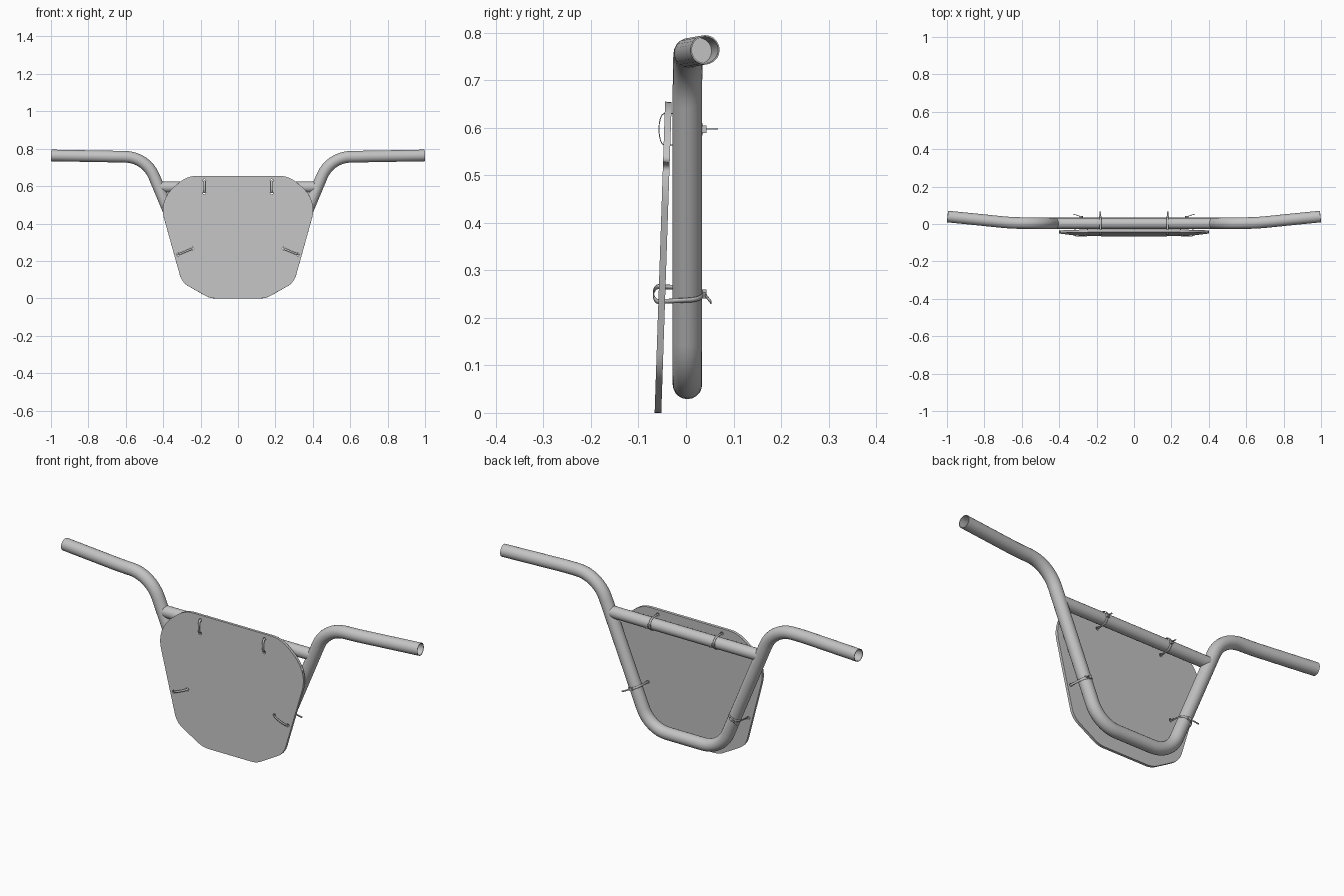
import bpy, bmesh, math
from mathutils import Vector, Matrix

cube = bpy.data.objects.get("Cube")
if cube:
    bpy.data.objects.remove(cube)


def material(name, rgb):
    m = bpy.data.materials.new(name)
    m.use_nodes = True
    m.diffuse_color = (*rgb, 1)
    m.node_tree.nodes["Principled BSDF"].inputs["Base Color"].default_value = (*rgb, 1)
    return m


GREY = material("plain grey", (0.55, 0.55, 0.55))
TUBE_R = 0.031
BAR_Y = 0.003


def add(name, data):
    ob = bpy.data.objects.new(name, data)
    bpy.context.collection.objects.link(ob)
    data.materials.append(GREY)
    return ob


def smooth(ob):
    bpy.ops.object.select_all(action='DESELECT')
    ob.select_set(True)
    bpy.context.view_layer.objects.active = ob
    bpy.ops.object.shade_smooth_by_angle(angle=math.radians(40))


def mesh_object(name, bm):
    bmesh.ops.recalc_face_normals(bm, faces=bm.faces)
    me = bpy.data.meshes.new(name)
    bm.to_mesh(me)
    bm.free()
    ob = add(name, me)
    smooth(ob)
    return ob


def rounded(points, tangents, steps=8, closed=False):
    """Replace each corner by an arc-like curve starting `tangent` away from it."""
    pts = [Vector(p) for p in points]
    out, n = [], len(pts)
    for i, p in enumerate(pts):
        if not closed and i in (0, n - 1):
            out.append(p)
            continue
        a = (pts[i - 1] - p).normalized()
        b = (pts[(i + 1) % n] - p).normalized()
        t = tangents[i]
        w = math.sin(a.angle(b) / 2)      # conic weight of a true circular arc
        for k in range(steps + 1):
            u = k / steps
            c0, c1, c2 = (1 - u) ** 2, 2 * u * (1 - u) * w, u * u
            out.append((c0 * (p + a * t) + c1 * p + c2 * (p + b * t)) / (c0 + c1 + c2))
    return out


def tube(name, path, radius, sides=20):
    """Open round tube swept along a path."""
    bm = bmesh.new()
    rings, normal = [], None
    for i, p in enumerate(path):
        d = (path[min(i + 1, len(path) - 1)] - path[max(i - 1, 0)]).normalized()
        normal = normal or Vector((0, 1, 0))
        normal = (normal - d * normal.dot(d)).normalized()
        side = d.cross(normal)
        angles = [math.tau * k / sides for k in range(sides)]
        rings.append([bm.verts.new(p + radius * (normal * math.cos(a) + side * math.sin(a)))
                      for a in angles])
    for r0, r1 in zip(rings, rings[1:]):
        for k in range(sides):
            j = (k + 1) % sides
            bm.faces.new((r0[k], r0[j], r1[j], r1[k]))
    return mesh_object(name, bm)


# Bent main bar: grips, shoulders, legs and bottom in one sweep
half = [(0.997, 0.040, 0.764), (0.6, BAR_Y, 0.757), (0.492, BAR_Y, 0.755), (0.2, BAR_Y, 0.06)]
bends = [0, 0.05, 0.11, 0.1]
half[1] = (0.66, BAR_Y + 0.003, 0.758)
path = half + [(-x, y, z) for x, y, z in reversed(half)]
tube("handlebar", rounded(path, bends + bends[::-1]), TUBE_R)

# Crossbar between the legs
tube("crossbar", [Vector((x, BAR_Y, 0.595)) for x in (-0.42, 0.42)], 0.029)

# Hollow grip ends with a recessed floor
for s, label in ((1, "left"), (-1, "right")):
    tip, inner = (Vector((s * p[0], p[1], p[2])) for p in half[:2])
    d = (tip - inner).normalized()
    bm = bmesh.new()
    profile = [(TUBE_R, 0), (0.028, 0), (0.028, -0.14), (0, -0.14)]
    vs = [bm.verts.new((r, 0, z)) for r, z in profile]
    es = [bm.edges.new(e) for e in zip(vs, vs[1:])]
    bmesh.ops.spin(bm, geom=vs + es, cent=(0, 0, 0), axis=(0, 0, 1),
                   angle=math.tau, steps=20, use_duplicate=False)
    bmesh.ops.remove_doubles(bm, verts=bm.verts, dist=0.0001)
    bm.transform(Matrix.Translation(tip) @ d.to_track_quat('Z', 'Y').to_matrix().to_4x4())
    mesh_object(label + "_grip_bore", bm)

# Cable tie centres: position, strap direction in the plate, half length
leg_dir = Vector((0.292, 0, 0.695)).normalized()
ties = []
for s, label in ((1, "left"), (-1, "right")):
    across = Vector((s * leg_dir.z, 0, -leg_dir.x))
    ties.append((label + "_upper_tie", Vector((s * 0.18, BAR_Y, 0.597)), Vector((0, 0, 1)), 0.033))
    ties.append((label + "_lower_tie", Vector((s * 0.282, BAR_Y, 0.25)), across, 0.041))

# Number plate: rounded outline with small holes for the ties
THICK = 0.014
TILT = math.atan2(0.022, 0.655)
right_side = [(0.15, 0), (0.3, 0.085), (0.41, 0.48), (0.375, 0.57), (0.27, 0.655)]
outline = right_side + [(-x, z) for x, z in reversed(right_side)]
cuts = [0.03, 0.04, 0.05, 0.05, 0.05]
loops = [rounded([(x, z, 0) for x, z in outline], cuts + cuts[::-1], 5, True)]
for name, c, d, h in ties:
    for e in (-h, h):
        q = c + d * e
        loops.append([Vector((q.x + 0.008 * math.cos(a), q.z + 0.008 * math.sin(a), 0))
                      for a in (math.tau * k / 10 for k in range(10))])
cu = bpy.data.curves.new("number_plate", 'CURVE')
cu.dimensions, cu.fill_mode, cu.extrude = '2D', 'BOTH', THICK / 2
for loop in loops:
    sp = cu.splines.new('POLY')
    sp.points.add(len(loop) - 1)
    for pt, v in zip(sp.points, loop):
        pt.co = (*v, 1)
    sp.use_cyclic_u = True
plate = add("number_plate", cu)
plate.location = (0, -0.059, 0)
plate.rotation_euler = (math.pi / 2 - TILT, 0, 0)


def ribbon(name, pts, width_dir, width, closed):
    """Thin flat strap following the points."""
    bm = bmesh.new()
    off = width_dir * width / 2
    pairs = [(bm.verts.new(p - off), bm.verts.new(p + off)) for p in pts]
    if closed:
        pairs.append(pairs[0])
    for (a, b), (c, d) in zip(pairs, pairs[1:]):
        bm.faces.new((a, b, d, c))
    ob = mesh_object(name, bm)
    mod = ob.modifiers.new("thickness", 'SOLIDIFY')
    mod.thickness, mod.offset = 0.002, 0
    return ob


# Cable ties: loop round the bar and through the plate, lock block and tail
Y = Vector((0, 1, 0))
for name, c, d, h in ties:
    w = d.cross(Y)
    front = -0.066 + 0.0336 * c.z
    loop = []
    for k in range(13):
        a = math.pi * k / 12
        loop.append(c + 0.033 * (d * math.cos(a) + Y * math.sin(a)))
    for k in range(9):
        a = math.pi * k / 8
        loop.append(c + d * (-h * math.cos(a)) + Y * (front - 0.011 * math.sin(a) - c.y))
    ribbon(name + "_strap", loop, w, 0.01, True)
    back = c + Y * 0.036
    bm = bmesh.new()
    rot = Matrix((d, Y, w)).transposed().to_4x4()
    bmesh.ops.create_cube(bm, size=1, matrix=Matrix.Translation(back) @ rot
                          @ Matrix.Diagonal((0.016, 0.009, 0.014, 1)))
    mesh_object(name + "_lock", bm)
    upper = "upper" in name
    tail_end = back + (Y * 0.028 if upper else d * 0.045 + Y * 0.014)
    ribbon(name + "_tail", [back, tail_end], w, 0.007, False)
